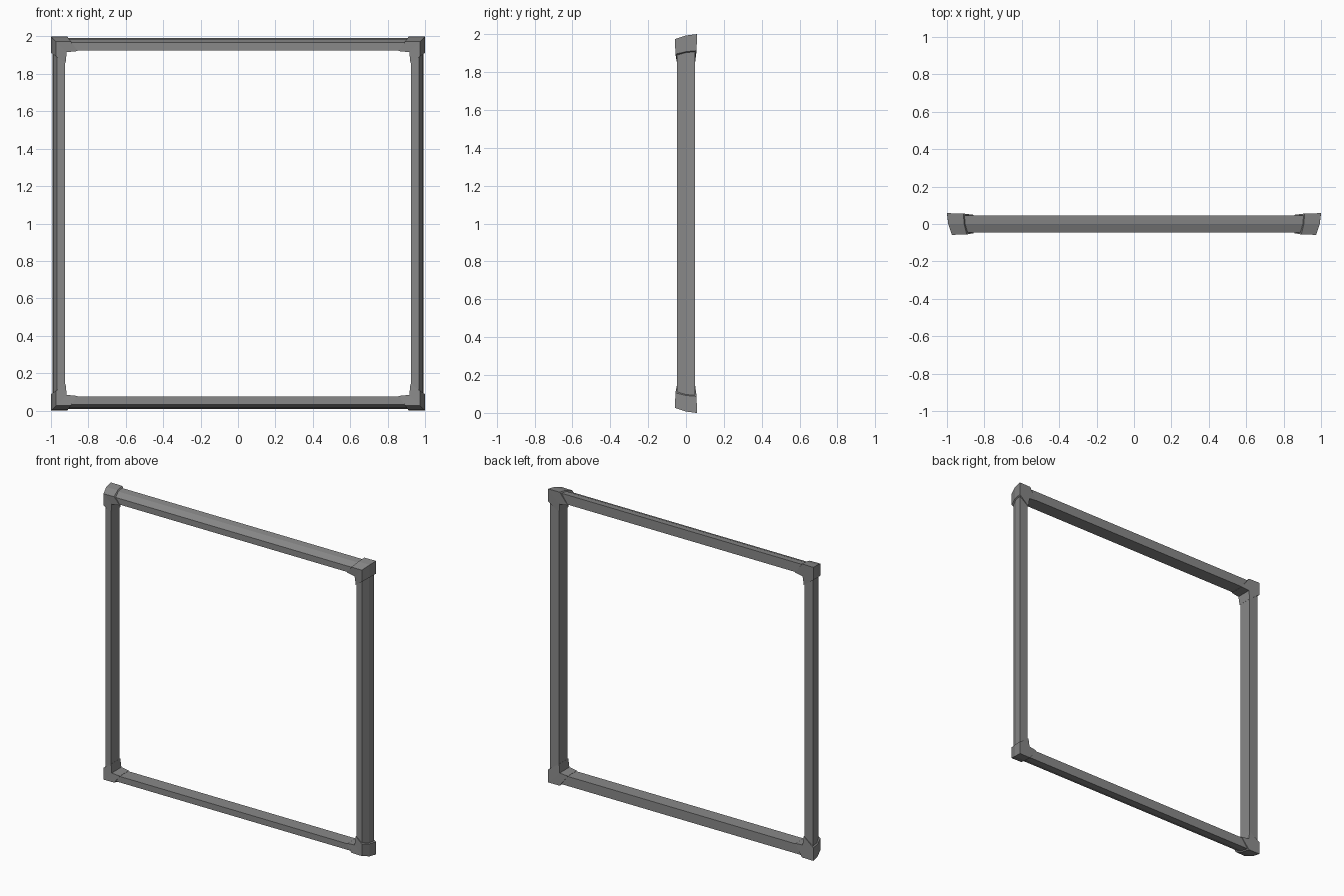
import bpy, bmesh

cube = bpy.data.objects.get("Cube")
if cube:
    bpy.data.objects.remove(cube)

grey = bpy.data.materials.new("Steel Grey")
grey.use_nodes = True
colour = (0.25, 0.25, 0.25, 1)
grey.diffuse_color = colour
grey.node_tree.nodes["Principled BSDF"].inputs["Base Color"].default_value = colour

# Cross-sections as (inset from the outer edge, depth y)
BEAM = [(0.033, -0.0465), (0.074, -0.0465), (0.074, 0.0465),
        (0.009, 0.0465), (0.014, 0.0)]
CORNER = [(0.026, -0.058), (0.084, -0.053), (0.084, 0.053),
          (0.0, 0.058), (0.007, 0.0)]
SLEEVE_END = [(0.026, -0.056), (0.078, -0.049), (0.078, 0.049),
              (0.0, 0.056), (0.007, 0.0)]


def loft(name, rings):
    """Skin a row of matching closed rings and cap both ends."""
    bm = bmesh.new()
    loops = [[bm.verts.new(p) for p in ring] for ring in rings]
    n = len(loops[0])
    for a, b in zip(loops, loops[1:]):
        for i in range(n):
            j = (i + 1) % n
            bm.faces.new((a[i], a[j], b[j], b[i]))
    bm.faces.new(loops[0])
    bm.faces.new(reversed(loops[-1]))
    bmesh.ops.recalc_face_normals(bm, faces=bm.faces)
    mesh = bpy.data.meshes.new(name)
    bm.to_mesh(mesh)
    bm.free()
    mesh.materials.append(grey)
    obj = bpy.data.objects.new(name, mesh)
    bpy.context.collection.objects.link(obj)


def sleeve_reach(d):
    """Sleeve length grows toward the inside of the frame."""
    return 0.087 + 0.72 * d


# Four mitred beams
for side, s in (("left", 1), ("right", -1)):
    loft(side + "_post", [[(s * (1 - d), y, 1 + e * (1 - d)) for d, y in BEAM]
                          for e in (-1, 1)])
for level, s in (("bottom", -1), ("top", 1)):
    loft(level + "_rail", [[(e * (1 - d), y, 1 + s * (1 - d)) for d, y in BEAM]
                           for e in (-1, 1)])

# Four corner brackets, each a mitred pair of slant-cut sleeves
for level, sz in (("bottom", -1), ("top", 1)):
    for side, sx in (("left", 1), ("right", -1)):
        def place(u, y, v):
            return (sx * (1 - u), y, 1 + sz * (1 - v))
        loft(f"{level}_{side}_bracket", [
            [place(sleeve_reach(d), y, d) for d, y in SLEEVE_END],
            [place(d, y, d) for d, y in CORNER],
            [place(d, y, sleeve_reach(d)) for d, y in SLEEVE_END]])
